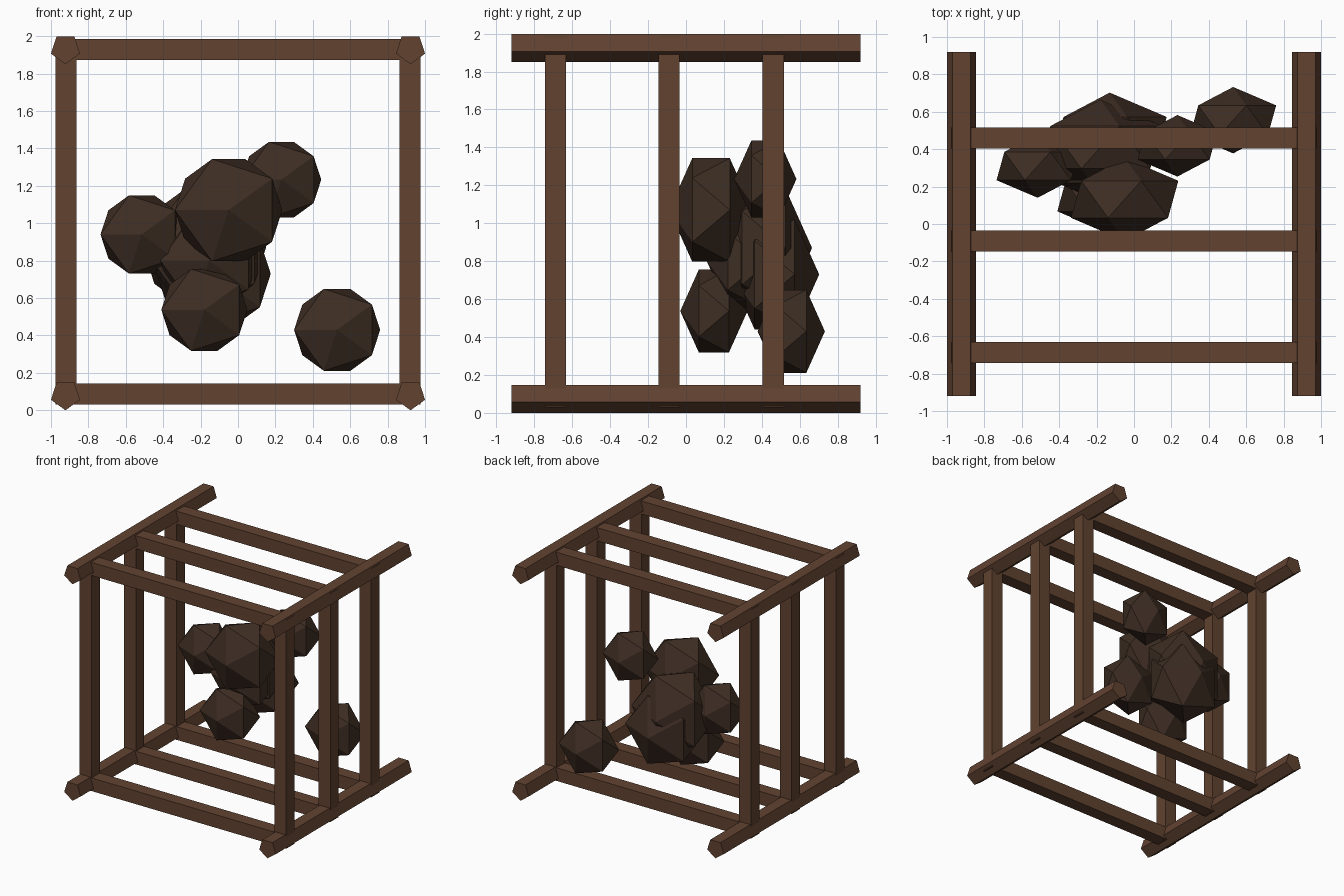
import bpy, math

if "Cube" in bpy.data.objects:
    bpy.data.objects.remove(bpy.data.objects["Cube"])

def material(name, color):
    m = bpy.data.materials.new(name)
    m.diffuse_color = (*color, 1)
    m.use_nodes = True
    m.node_tree.nodes["Principled BSDF"].inputs["Base Color"].default_value = m.diffuse_color
    return m

wood = material("brown_wood", (0.12, 0.055, 0.03))
stone = material("dark_stone", (0.048, 0.027, 0.017))

def finish(name, mat):
    ob = bpy.context.object
    ob.name = name
    ob.data.materials.append(mat)
    return ob

def beam(name, center, size):
    bpy.ops.mesh.primitive_cube_add(size=1, location=center)
    ob = finish(name, wood)
    ob.scale = size

def rail(name, x, z):
    # five-sided log along y, flat side up and point down
    bpy.ops.mesh.primitive_cylinder_add(vertices=5, radius=0.0815, depth=1.84,
                                        location=(x, 0, z), rotation=(math.pi / 2, 0, 0))
    ob = finish(name, wood)
    low = min((ob.matrix_basis @ v.co).z for v in ob.data.vertices)
    if low > z - 0.08:
        ob.rotation_euler = (-math.pi / 2, 0, 0)

def rock(name, center, r):
    # icosahedron with its pole along y, flattened front to back
    bpy.ops.mesh.primitive_ico_sphere_add(subdivisions=1, radius=r / 0.8944, location=center,
                                          rotation=(-math.pi / 2, 0, 0))
    finish(name, stone).scale = (1, 1, 0.69)

BOTTOM, TOP, SIDE, T = 0.0815, 1.932, 0.9225, 0.112

# Long rails at the four corners
for side, x in (("left", -SIDE), ("right", SIDE)):
    rail(f"{side}_bottom_rail", x, BOTTOM)
    rail(f"{side}_top_rail", x, TOP)

# Three square hoops of posts and crossbars
for i, y in enumerate((-0.688, -0.09, 0.46), 1):
    for side, x in (("left", -SIDE + 0.002), ("right", SIDE - 0.002)):
        beam(f"{side}_post_{i}", (x, y, 1.008), (T, T, 1.956))
    beam(f"bottom_crossbar_{i}", (0, y, 0.087), (1.95, T, T))
    beam(f"top_crossbar_{i}", (0, y, 1.93), (1.95, T, T))

# Cluster of rocks
rocks = [
    ((0.53, 0.555, 0.43), 0.23),
    ((-0.515, 0.31, 0.94), 0.22),
    ((-0.18, 0.147, 0.537), 0.23),
    ((0.232, 0.418, 1.233), 0.213),
    ((-0.05, 0.132, 1.07), 0.287),
    ((-0.155, 0.31, 0.80), 0.26),
    ((-0.13, 0.467, 0.73), 0.305),
    ((-0.18, 0.41, 0.87), 0.33),
]
for i, (c, r) in enumerate(rocks, 1):
    rock(f"rock_{i}", c, r)
